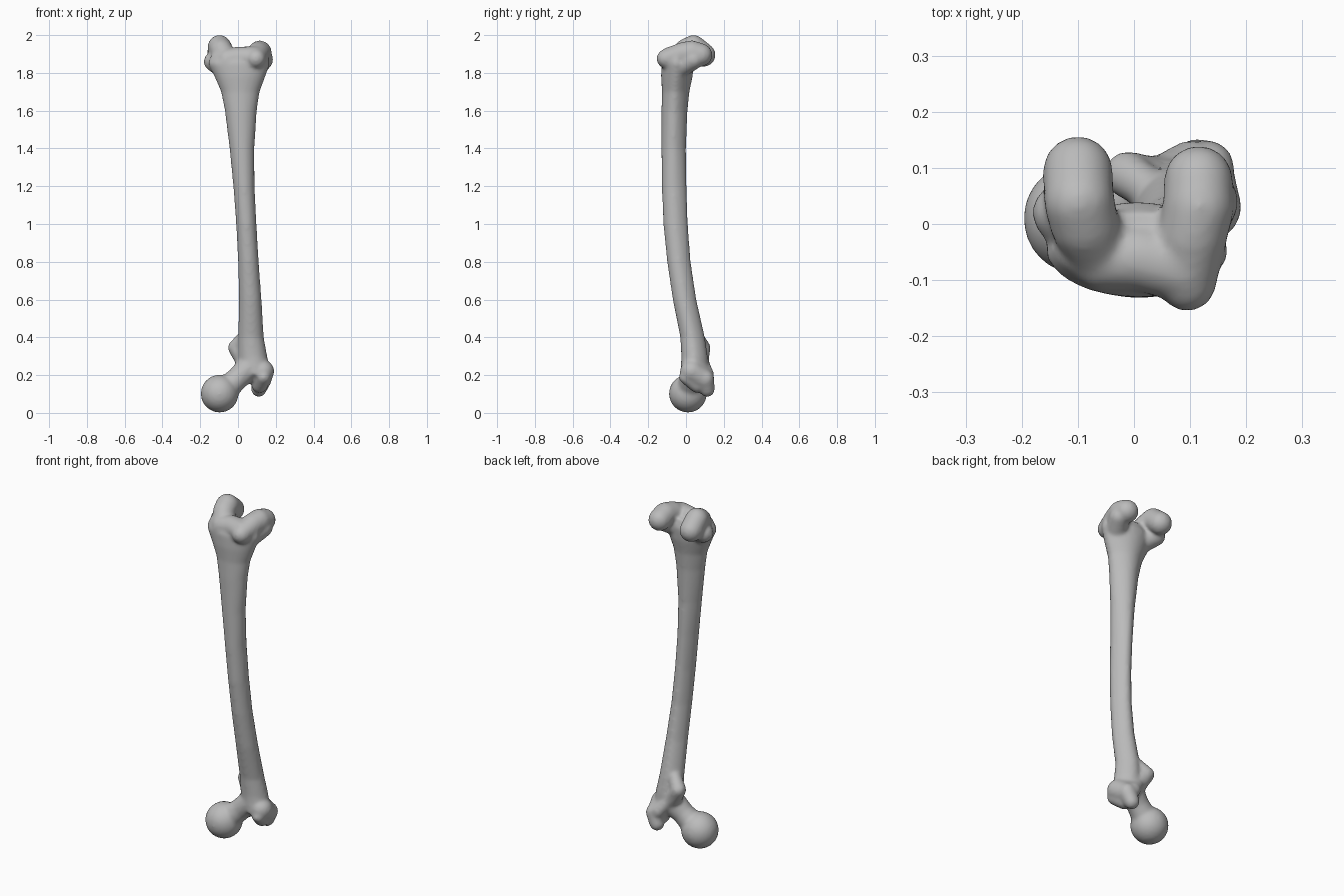
import bpy, bmesh, math
from mathutils import Matrix

cube = bpy.data.objects.get("Cube")
if cube:
    bpy.data.objects.remove(cube, do_unlink=True)

mat = bpy.data.materials.new("bone_grey")
mat.use_nodes = True
colour = (0.5, 0.5, 0.5, 1)
mat.diffuse_color = colour
mat.node_tree.nodes["Principled BSDF"].inputs["Base Color"].default_value = colour

bm = bmesh.new()

# Unit ball whose points are reused by every rounded part
ball = bmesh.new()
bmesh.ops.create_icosphere(ball, subdivisions=3, radius=1, matrix=Matrix())
ball_points = [v.co.copy() for v in ball.verts]
ball.free()


def hull(*balls):
    """Convex skin around one or more balls given as (x, y, z, radius)."""
    part = bmesh.new()
    for x, y, z, r in balls:
        for p in ball_points:
            part.verts.new((x + p.x * r, y + p.y * r, z + p.z * r))
    bmesh.ops.convex_hull(part, input=part.verts[:])
    loose = [v for v in part.verts if not v.link_faces]
    bmesh.ops.delete(part, geom=loose, context="VERTS")
    piece = bpy.data.meshes.new("piece")
    part.to_mesh(piece)
    part.free()
    bm.from_mesh(piece)
    bpy.data.meshes.remove(piece)


def chain(*balls):
    for a, b in zip(balls, balls[1:]):
        hull(a, b)


def loft(sections, sides=32):
    """Closed tube through (z, x min, x max, y min, y max), narrower at the back."""
    rings = []
    for z, x0, x1, y0, y1 in sections:
        ring = []
        for i in range(sides):
            a = math.tau * i / sides
            c, s = math.cos(a), math.sin(a)
            pinch = 1 - 0.2 * max(0, s)
            ring.append(bm.verts.new(((x0 + x1) / 2 + c * pinch * (x1 - x0) / 2,
                                      (y0 + y1) / 2 + s * (y1 - y0) / 2, z)))
        rings.append(ring)
    for lo, hi in zip(rings, rings[1:]):
        for i in range(sides):
            j = (i + 1) % sides
            bm.faces.new((lo[i], lo[j], hi[j], hi[i]))
    bm.faces.new(rings[0][::-1])
    bm.faces.new(rings[-1])


# Bowed shaft, flaring at both ends
loft([(0.20, 0.02, 0.17, -0.03, 0.12),
      (0.30, 0.00, 0.155, -0.025, 0.115),
      (0.40, 0.00, 0.137, -0.03, 0.10),
      (0.60, 0.005, 0.125, -0.07, 0.055),
      (0.80, 0.00, 0.11, -0.10, 0.025),
      (1.00, -0.01, 0.098, -0.12, 0.01),
      (1.20, -0.025, 0.088, -0.128, 0.003),
      (1.40, -0.045, 0.087, -0.13, 0.00),
      (1.60, -0.07, 0.10, -0.13, 0.008),
      (1.70, -0.09, 0.115, -0.127, 0.018),
      (1.78, -0.125, 0.145, -0.132, 0.035),
      (1.85, -0.16, 0.17, -0.13, 0.04),
      (1.90, -0.14, 0.16, -0.11, 0.02)])

# Ball head and neck
hull((-0.097, 0.01, 0.102, 0.101))
chain((-0.07, 0.015, 0.12, 0.068), (0.0, 0.03, 0.185, 0.06), (0.07, 0.045, 0.25, 0.072))

# Large outer knob with its hooked tip
hull((0.13, 0.03, 0.22, 0.062), (0.12, 0.09, 0.18, 0.058), (0.08, 0.05, 0.24, 0.06))
chain((0.13, 0.10, 0.18, 0.05), (0.11, 0.112, 0.125, 0.041))
hull((0.135, 0.0, 0.19, 0.038), (0.115, 0.06, 0.15, 0.045))

# Small inner knob and the crest joining the two knobs
chain((0.03, 0.06, 0.40, 0.035), (-0.012, 0.088, 0.345, 0.042), (0.04, 0.07, 0.27, 0.05))
chain((-0.005, 0.09, 0.33, 0.03), (0.05, 0.095, 0.26, 0.03), (0.10, 0.11, 0.2, 0.04))

# Two rounded condyles
chain((-0.055, -0.067, 1.86, 0.056), (-0.088, 0.0, 1.92, 0.062),
      (-0.098, 0.04, 1.938, 0.063), (-0.1, 0.094, 1.895, 0.063))
chain((0.095, -0.104, 1.875, 0.052), (0.105, -0.02, 1.9, 0.062),
      (0.115, 0.03, 1.908, 0.064), (0.115, 0.078, 1.895, 0.062))

# Bridge between the condyles, and the side swellings
chain((-0.055, -0.06, 1.87, 0.06), (0.01, -0.06, 1.88, 0.06), (0.09, -0.08, 1.88, 0.06))
hull((-0.13, 0.02, 1.86, 0.052), (-0.09, -0.02, 1.84, 0.06))
hull((0.135, 0.04, 1.87, 0.052), (0.1, -0.02, 1.84, 0.06))

bmesh.ops.recalc_face_normals(bm, faces=bm.faces)
mesh = bpy.data.meshes.new("thigh_bone")
bm.to_mesh(mesh)
bm.free()
mesh.materials.append(mat)
bone = bpy.data.objects.new("thigh_bone", mesh)
bpy.context.collection.objects.link(bone)

# Fuse all the parts into one soft skin
fuse = bone.modifiers.new("Fuse", "REMESH")
fuse.mode = "VOXEL"
fuse.voxel_size = 0.009
fuse.use_smooth_shade = True
soften = bone.modifiers.new("Soften", "SMOOTH")
soften.factor = 0.5
soften.iterations = 10
